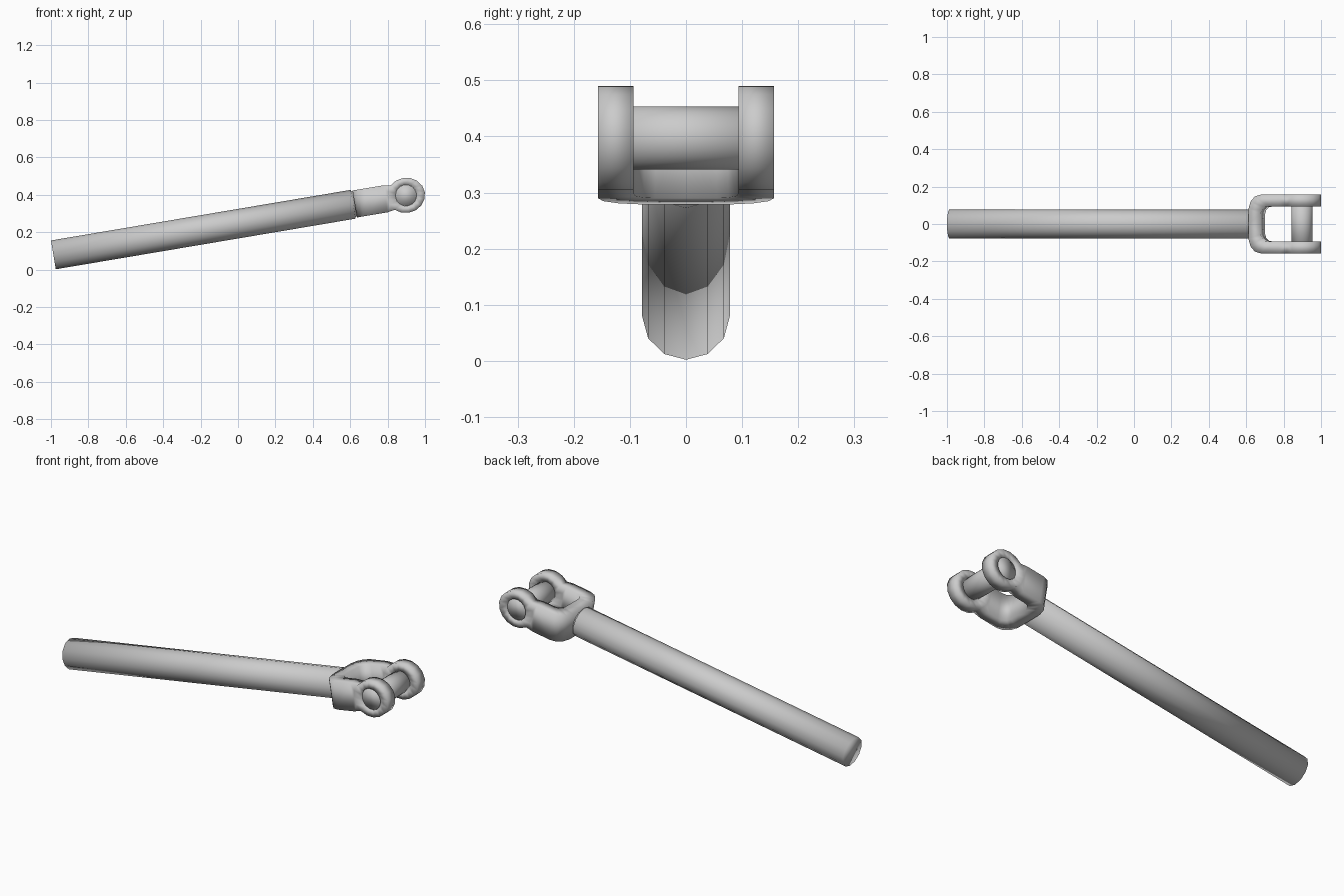
import bpy, bmesh
from math import cos, sin, pi, radians
from mathutils import Matrix

if "Cube" in bpy.data.objects:
    bpy.data.objects.remove(bpy.data.objects["Cube"])

# Local frame: x runs along the rod axis, y is the pin axis
FRAME = Matrix.Translation((-0.987, 0, 0.079)) @ Matrix.Rotation(radians(-9.58), 4, 'Y')


def finish(name, bm):
    bmesh.ops.recalc_face_normals(bm, faces=bm.faces)
    for f in bm.faces:
        f.smooth = True
    me = bpy.data.meshes.new(name)
    bm.to_mesh(me)
    bm.free()
    ob = bpy.data.objects.new(name, me)
    bpy.context.collection.objects.link(ob)
    ob.matrix_world = FRAME
    return ob


def lathe(name, rings, sides, place):
    bm = bmesh.new()
    loops = [[bm.verts.new(place(t, r, 2 * pi * i / sides)) for i in range(sides)]
             for t, r in rings]
    for a, b in zip(loops, loops[1:]):
        for i in range(sides):
            j = (i + 1) % sides
            bm.faces.new((a[i], a[j], b[j], b[i]))
    bm.faces.new(loops[0])
    bm.faces.new(loops[-1])
    return finish(name, bm)


# Twelve-sided rod with a slim neck going into the yoke
lathe("rod", [(0, 0.078), (1.625, 0.078), (1.628, 0.068), (1.645, 0.068)], 12,
      lambda t, r, a: (t, r * sin(a), r * cos(a)))

# Cross pin
EYE = 1.912
lathe("cross_pin", [(-0.15, 0.0565), (0.15, 0.0565)], 24,
      lambda t, r, a: (EYE + r * cos(a), t, r * sin(a)))

# Yoke: one half of the U strap, ending in a pierced eye, then mirrored
outer = [(1.634, 0), (1.634, 0.08), (1.645, 0.12), (1.668, 0.147), (1.70, 0.157), (1.80, 0.157)]
inner = [(1.70, 0), (1.70, 0.055), (1.706, 0.075), (1.722, 0.09), (1.745, 0.094), (1.80, 0.094)]
H = 0.073
bm = bmesh.new()
sections = [[bm.verts.new((p[0], p[1], z)) for p, z in ((o, H), (n, H), (n, -H), (o, -H))]
            for o, n in zip(outer, inner)]
for a, b in zip(sections, sections[1:]):
    for i in range(4):
        j = (i + 1) % 4
        bm.faces.new((a[i], a[j], b[j], b[i]))

# Eye rings on the outer and inner side of the arm
N = 16


def ring(y, rx, rz):
    return [bm.verts.new((EYE + rx * cos(2 * pi * i / N), y, rz * sin(2 * pi * i / N)))
            for i in range(N)]


rim_o, rim_i = ring(0.157, 0.102, 0.094), ring(0.094, 0.102, 0.094)
hole_o, hole_i = ring(0.157, 0.057, 0.057), ring(0.094, 0.057, 0.057)
for i in range(N):
    j = (i + 1) % N
    bm.faces.new((rim_o[i], rim_o[j], hole_o[j], hole_o[i]))
    bm.faces.new((rim_i[i], rim_i[j], hole_i[j], hole_i[i]))
    bm.faces.new((hole_o[i], hole_o[j], hole_i[j], hole_i[i]))
    if not 6 <= i < 10:
        bm.faces.new((rim_o[i], rim_o[j], rim_i[j], rim_i[i]))

# Web joining the strap to the eye
ot, it, ib, ob_ = sections[-1]
bm.faces.new([ot] + rim_o[6:11] + [ob_])
bm.faces.new([it] + rim_i[6:11] + [ib])
bm.faces.new((ot, it, rim_i[6], rim_o[6]))
bm.faces.new((ob_, ib, rim_i[10], rim_o[10]))

yoke = finish("yoke", bm)
mirror = yoke.modifiers.new("mirror", 'MIRROR')
mirror.use_axis = (False, True, False)
mirror.use_clip = True
